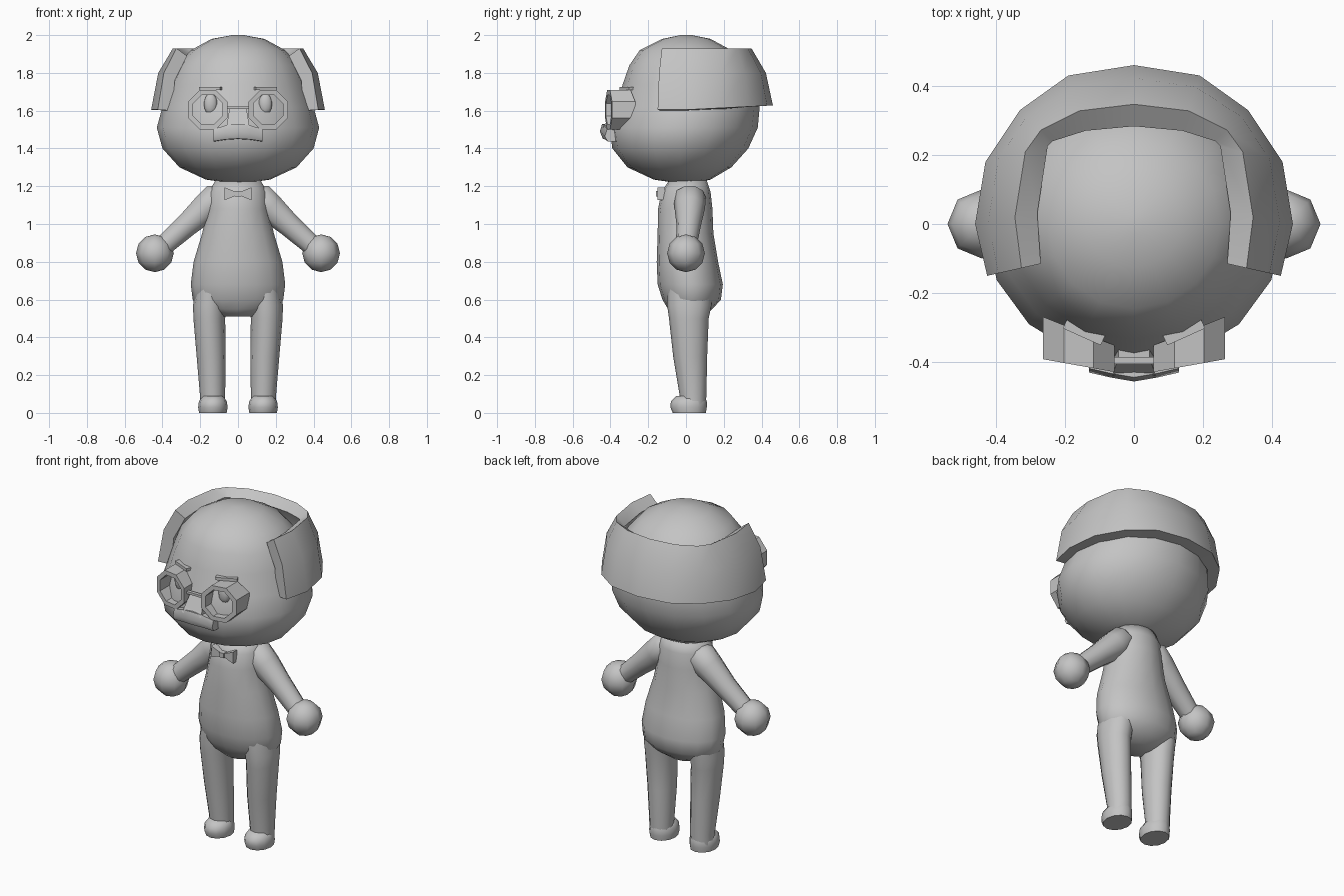
import bpy, bmesh, math
from mathutils import Vector, Matrix

if "Cube" in bpy.data.objects:
    bpy.data.objects.remove(bpy.data.objects["Cube"])

grey = bpy.data.materials.new("soft grey")
grey.diffuse_color = (0.55, 0.55, 0.55, 1)
grey.use_nodes = True
grey.node_tree.nodes["Principled BSDF"].inputs["Base Color"].default_value = grey.diffuse_color


def finish(name, bm, angle=50):
    bmesh.ops.recalc_face_normals(bm, faces=bm.faces)
    me = bpy.data.meshes.new(name)
    bm.to_mesh(me)
    bm.free()
    ob = bpy.data.objects.new(name, me)
    me.materials.append(grey)
    bpy.context.collection.objects.link(ob)
    if angle:
        bpy.ops.object.select_all(action='DESELECT')
        ob.select_set(True)
        bpy.context.view_layer.objects.active = ob
        bpy.ops.object.shade_smooth_by_angle(angle=math.radians(angle))
    return ob


def loft(name, rings, angle=50, closed=False):
    """Skin a list of point rings, capping the ends unless closed."""
    bm = bmesh.new()
    rows = [[bm.verts.new(p) for p in r] for r in rings]
    n = len(rows[0])
    pairs = list(zip(rows, rows[1:])) + ([(rows[-1], rows[0])] if closed else [])
    for a, b in pairs:
        for i in range(n):
            j = (i + 1) % n
            bm.faces.new((a[i], a[j], b[j], b[i]))
    if not closed:
        bm.faces.new(rows[0])
        bm.faces.new(rows[-1])
    return finish(name, bm, angle)


def ring(z, cx, rx, front, back, sides=16):
    """Horizontal oval with its widest point between front and back."""
    cy = (front + back) / 2
    ry = (back - front) / 2
    return [(cx + rx * math.cos(2 * math.pi * i / sides),
             cy + ry * math.sin(2 * math.pi * i / sides), z) for i in range(sides)]


def box(name, centre, size, yaw=0):
    bm = bmesh.new()
    bmesh.ops.create_cube(bm, size=1, matrix=Matrix.Translation(centre)
                          @ Matrix.Rotation(yaw, 4, 'Z') @ Matrix.Diagonal((*size, 1)))
    return finish(name, bm, 0)


def ball(name, centre, radii, u=8, v=6):
    bm = bmesh.new()
    bmesh.ops.create_uvsphere(bm, u_segments=u, v_segments=v, radius=1,
                              matrix=Matrix.Translation(centre) @ Matrix.Diagonal((*radii, 1)))
    return finish(name, bm, 80)


# Head: height, half width, front, back
loft("head", [ring(z, 0, w, f, b) for z, w, f, b in (
    (1.22, 0.06, -0.07, 0.06), (1.235, 0.17, -0.17, 0.13), (1.30, 0.31, -0.31, 0.24),
    (1.40, 0.40, -0.39, 0.33), (1.51, 0.43, -0.405, 0.38), (1.62, 0.40, -0.37, 0.39),
    (1.74, 0.365, -0.335, 0.37), (1.84, 0.32, -0.30, 0.31), (1.92, 0.25, -0.245, 0.24),
    (1.98, 0.14, -0.125, 0.13), (2.0, 0.03, -0.03, 0.03))], 80)

# Hair: band wrapped round the sides and back; outer and inner plan outlines
half = [((0.425, -0.15), (0.27, -0.115)), ((0.46, 0.0), (0.28, 0.03)),
        ((0.43, 0.18), (0.25, 0.225)), ((0.33, 0.33), (0.235, 0.24)),
        ((0.19, 0.43), (0.14, 0.27))]
stations = half + [((0, 0.46), (0, 0.283))]
stations += [((-o[0], o[1]), (-i[0], i[1])) for o, i in reversed(half)]
section = [(1, 1.605), (0.79, 1.80), (0.36, 1.93), (0, 1.89), (0.42, 1.76), (0.5, 1.60)]
loft("hair_band", [[(*Vector(i).lerp(Vector(o), t), z + max(0, 0.05 * o[1]) * (z < 1.7))
                    for t, z in section] for o, i in stations], 60)

# Torso with belly and seat
loft("torso", [ring(z, 0, w, f, b) for z, w, f, b in (
    (0.51, 0.09, -0.06, 0.09), (0.55, 0.20, -0.095, 0.14), (0.60, 0.24, -0.125, 0.185),
    (0.68, 0.25, -0.15, 0.195), (0.80, 0.235, -0.155, 0.17), (0.95, 0.19, -0.15, 0.145),
    (1.08, 0.16, -0.148, 0.14), (1.17, 0.155, -0.13, 0.13), (1.23, 0.12, -0.09, 0.11))], 80)

# Bow tie
for s in (-1, 1):
    loft("bow_tie_wing", [[(s * x, y, z) for y, z in (
        (-0.15, 1.16 - h), (-0.15, 1.16 + h), (-0.11, 1.16 + h), (-0.11, 1.16 - h))]
        for x, h in ((0.01, 0.01), (0.072, 0.034))], 0)
box("bow_tie_knot", (0, -0.135, 1.16), (0.03, 0.045, 0.028))

for s in (-1, 1):
    # Legs
    loft("leg", [ring(z, s * c, w, f, b, 12) for z, c, w, f, b in (
        (0.03, 0.135, 0.066, -0.03, 0.105), (0.1, 0.135, 0.067, -0.035, 0.108),
        (0.3, 0.142, 0.077, -0.068, 0.112), (0.5, 0.152, 0.084, -0.09, 0.12),
        (0.57, 0.15, 0.088, -0.10, 0.135), (0.68, 0.14, 0.08, -0.10, 0.14))], 80)
    # Feet
    loft("foot", [ring(z, s * 0.133, w, f, b, 12) for z, w, f, b in (
        (0, 0.073, -0.07, 0.105), (0.03, 0.078, -0.083, 0.11), (0.06, 0.074, -0.08, 0.11),
        (0.09, 0.055, -0.05, 0.10))], 60)
    # Arms
    axis = Vector((s * 0.75, 0, -0.66)).normalized()
    side = Vector((0, 1, 0))
    other = axis.cross(side)
    rings = []
    for x, y, z, r in ((0.07, 0.02, 1.165, 0.05), (0.11, 0.02, 1.14, 0.085),
                       (0.17, 0.02, 1.085, 0.081), (0.27, 0.015, 0.995, 0.065),
                       (0.41, 0.0, 0.87, 0.054)):
        c = Vector((s * x, y, z))
        rings.append([c + r * (side * math.cos(a) + other * math.sin(a))
                      for a in [2 * math.pi * k / 10 for k in range(10)]])
    loft("arm", rings, 80)
    # Hands
    ball("hand", (s * 0.44, 0, 0.845), (0.1, 0.1, 0.1))

    # Spectacle tubes: octagons, slanted so the outer side sits further back
    def rim(r, y0, slope):
        pts = []
        for k in range(8):
            a = math.pi * (k + 0.5) / 4
            dx = r * math.cos(a)
            pts.append((s * (0.16 + dx), y0 + slope * dx, 1.605 + r * math.sin(a)))
        return pts
    loft("spectacle_rim", [rim(0.112, -0.31, 0.4), rim(0.112, -0.41, 0.18),
                           rim(0.085, -0.41, 0.18), rim(0.085, -0.31, 0.4)], 0, closed=True)
    # Eyes
    ball("eye", (s * 0.145, -0.335, 1.635), (0.037, 0.025, 0.057), 10, 8)
    # Eyebrows
    box("eyebrow", (s * 0.145, -0.313, 1.718), (0.12, 0.03, 0.017), s * 0.42)

# Spectacle bridge and small nose
box("spectacle_bridge", (0, -0.395, 1.615), (0.13, 0.02, 0.014))
loft("nose", [[(-w, -0.34, z), (w, -0.34, z), (w, y, z), (-w, y, z)]
              for z, w, y in ((1.51, 0.062, -0.44), (1.535, 0.058, -0.425),
                              (1.61, 0.045, -0.385))], 0)

# Moustache: bent bar, thickest in the middle
loft("moustache", [[(x, y + 0.06, 1.525 - d), (x, y + 0.012, 1.53 - d), (x, y, 1.49 - d),
                    (x, y + 0.015, 1.452 - d * 0.5), (x, y + 0.06, 1.45 - d * 0.5)]
                   for x, y, d in ((-0.13, -0.43, 0.028), (-0.065, -0.445, 0.008),
                                   (0, -0.456, 0), (0.065, -0.445, 0.008),
                                   (0.13, -0.43, 0.028))], 50)
